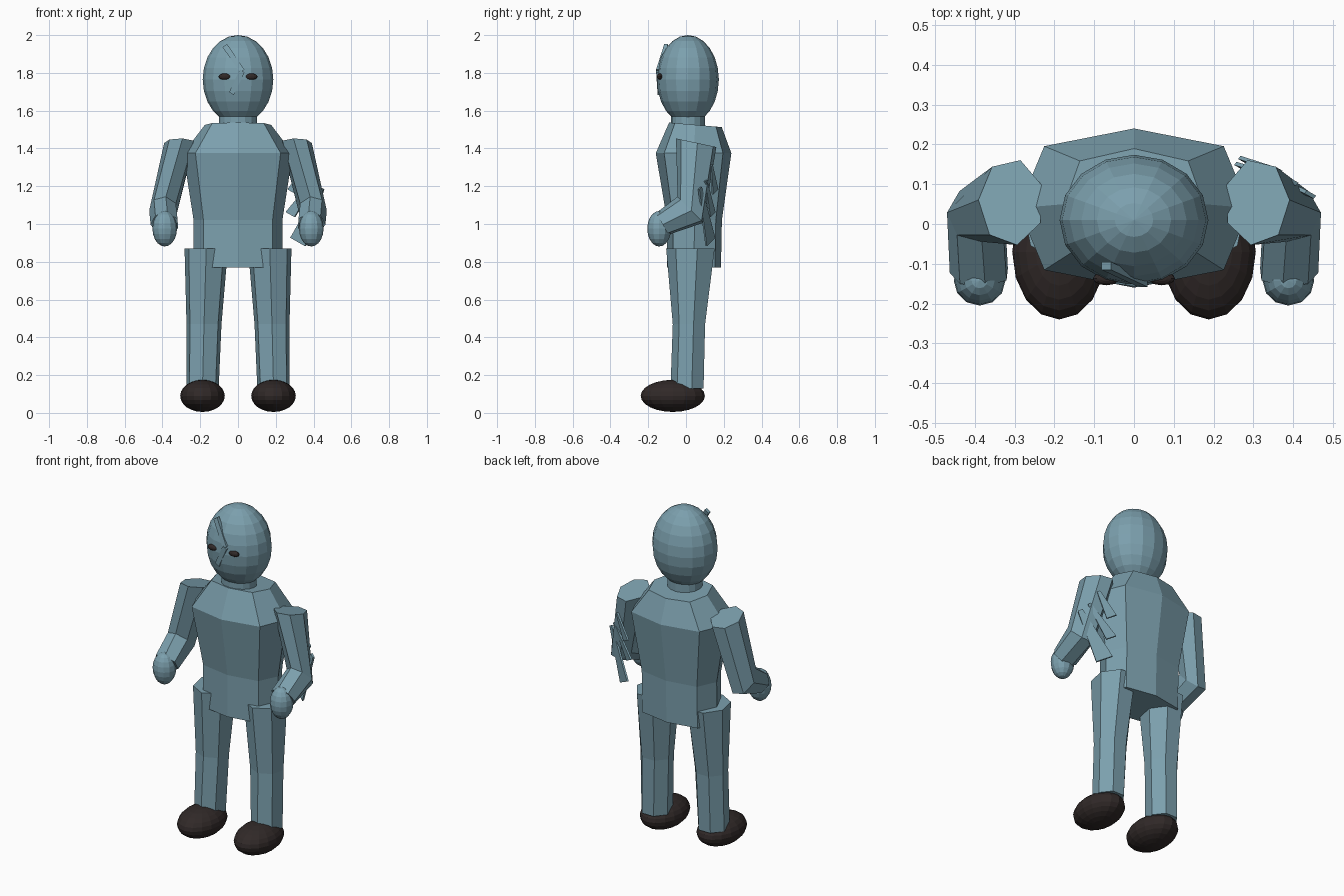
import bpy, bmesh
from math import cos, sin, radians, tau
from mathutils import Vector, Matrix

if "Cube" in bpy.data.objects:
    bpy.data.objects.remove(bpy.data.objects["Cube"])


def material(name, rgb):
    m = bpy.data.materials.new(name)
    m.use_nodes = True
    m.diffuse_color = (*rgb, 1)
    m.node_tree.nodes["Principled BSDF"].inputs["Base Color"].default_value = (*rgb, 1)
    return m


BLUE = material("dusty blue", (0.20, 0.35, 0.42))
DARK = material("dark brown", (0.03, 0.022, 0.021))


def finish(name, bm, mat):
    bmesh.ops.recalc_face_normals(bm, faces=bm.faces)
    mesh = bpy.data.meshes.new(name)
    bm.to_mesh(mesh)
    bm.free()
    mesh.materials.append(mat)
    obj = bpy.data.objects.new(name, mesh)
    bpy.context.collection.objects.link(obj)
    return obj


def ellipsoid(name, centre, radii, mat, segs=16, rings=12):
    bm = bmesh.new()
    bmesh.ops.create_uvsphere(bm, u_segments=segs, v_segments=rings, radius=1,
                              matrix=Matrix.LocRotScale(Vector(centre), None, Vector(radii)))
    return finish(name, bm, mat)


def loft(name, rings, sides, mat, turn=0, square=1.0):
    """Rings are (centre, rx, ry, tilt about x in degrees)."""
    bm = bmesh.new()
    loops = []
    for centre, rx, ry, tilt in rings:
        rot = Matrix.Rotation(radians(tilt), 3, "X")
        loop = []
        for i in range(sides):
            a = tau * i / sides + radians(turn)
            s = square if i % 2 else 1
            loop.append(bm.verts.new(Vector(centre) + rot @ Vector((rx * cos(a) * s, ry * sin(a) * s, 0))))
        loops.append(loop)
    for lo, hi in zip(loops, loops[1:]):
        for i in range(sides):
            j = (i + 1) % sides
            bm.faces.new((lo[i], lo[j], hi[j], hi[i]))
    bm.faces.new(loops[0])
    bm.faces.new(loops[-1])
    return finish(name, bm, mat)


def plate(name, outline, offset, mat):
    """Thin plate extruded from a flat outline."""
    bm = bmesh.new()
    face = bm.faces.new([bm.verts.new(p) for p in outline])
    ext = bmesh.ops.extrude_face_region(bm, geom=[face])
    bmesh.ops.translate(bm, vec=offset, verts=[v for v in ext["geom"] if isinstance(v, bmesh.types.BMVert)])
    return finish(name, bm, mat)


# Torso and neck
loft("torso", [((0, 0.042, 0.77), 0.235, 0.143, 0),
               ((0, 0.045, 1.02), 0.235, 0.145, 0),
               ((0, 0.04, 1.375), 0.29, 0.2, 0),
               ((0, 0.05, 1.525), 0.175, 0.14, -5)], 8, BLUE, square=1.1)
loft("neck", [((0, 0.01, 1.5), 0.1, 0.09, 0), ((0, 0.01, 1.57), 0.1, 0.09, 0)], 16, BLUE)

# Head
ellipsoid("head", (0, 0.01, 1.765), (0.187, 0.164, 0.235), BLUE)

# Crooked ridge down the face
upper, bend, lower = (Vector((-0.07, -0.115, 1.945)), Vector((0.022, -0.158, 1.81)), Vector((-0.035, -0.15, 1.69)))
edge = Vector((0.012, 0, 0.008))
for label, a, b in (("upper", upper, bend), ("lower", bend, lower)):
    side = edge if label == "upper" else Vector((0.012, 0, -0.008))
    plate(label + "_face_ridge", [a - side, a + side, b + side, b - side], (0, 0.02, 0), BLUE)

for side, s in (("left", 1), ("right", -1)):
    ellipsoid(side + "_eye", (0.07 * s, -0.137, 1.78), (0.033, 0.017, 0.017), DARK, 12, 8)
    ellipsoid(side + "_shoe", (0.188 * s, -0.07, 0.09), (0.118, 0.17, 0.085), DARK)
    ellipsoid(side + "_hand", (0.388 * s, -0.142, 0.975), (0.065, 0.063, 0.094), BLUE, 12, 10)

    # Tapered trouser leg
    loft(side + "_leg", [((0.188 * s, 0.01, 0.13), 0.088, 0.092, 0),
                         ((0.18 * s, 0.02, 0.47), 0.095, 0.09, 0),
                         ((0.168 * s, 0.03, 0.87), 0.118, 0.135, 0)],
         7, BLUE, turn=-90)

    # Arm bent at the elbow, forearm reaching forward
    loft(side + "_arm", [((0.308 * s, 0.055, 1.43), 0.083, 0.112, -12),
                         ((0.395 * s, 0.025, 1.075), 0.075, 0.1, -45),
                         ((0.387 * s, -0.125, 1.0), 0.076, 0.068, -60)],
         7, BLUE, turn=-100 if s > 0 else -80)

# Torn strips hanging behind the left arm
strips = [((0.44, 0.07, 1.19), (0.315, 0.125, 0.905), 0.05),
          ((0.40, 0.10, 1.23), (0.275, 0.135, 1.05), 0.03),
          ((0.36, 0.13, 1.31), (0.285, 0.15, 1.17), 0.03)]
for n, (top, tip, width) in enumerate(strips):
    top, tip = Vector(top), Vector(tip)
    across = Vector((0.7, -0.4, -0.4)).normalized() * width
    plate(f"torn_strip_{n + 1}", [top - across * 0.3, top + across * 0.3, tip + across, tip - across],
          (0.006, 0.008, 0), BLUE)
